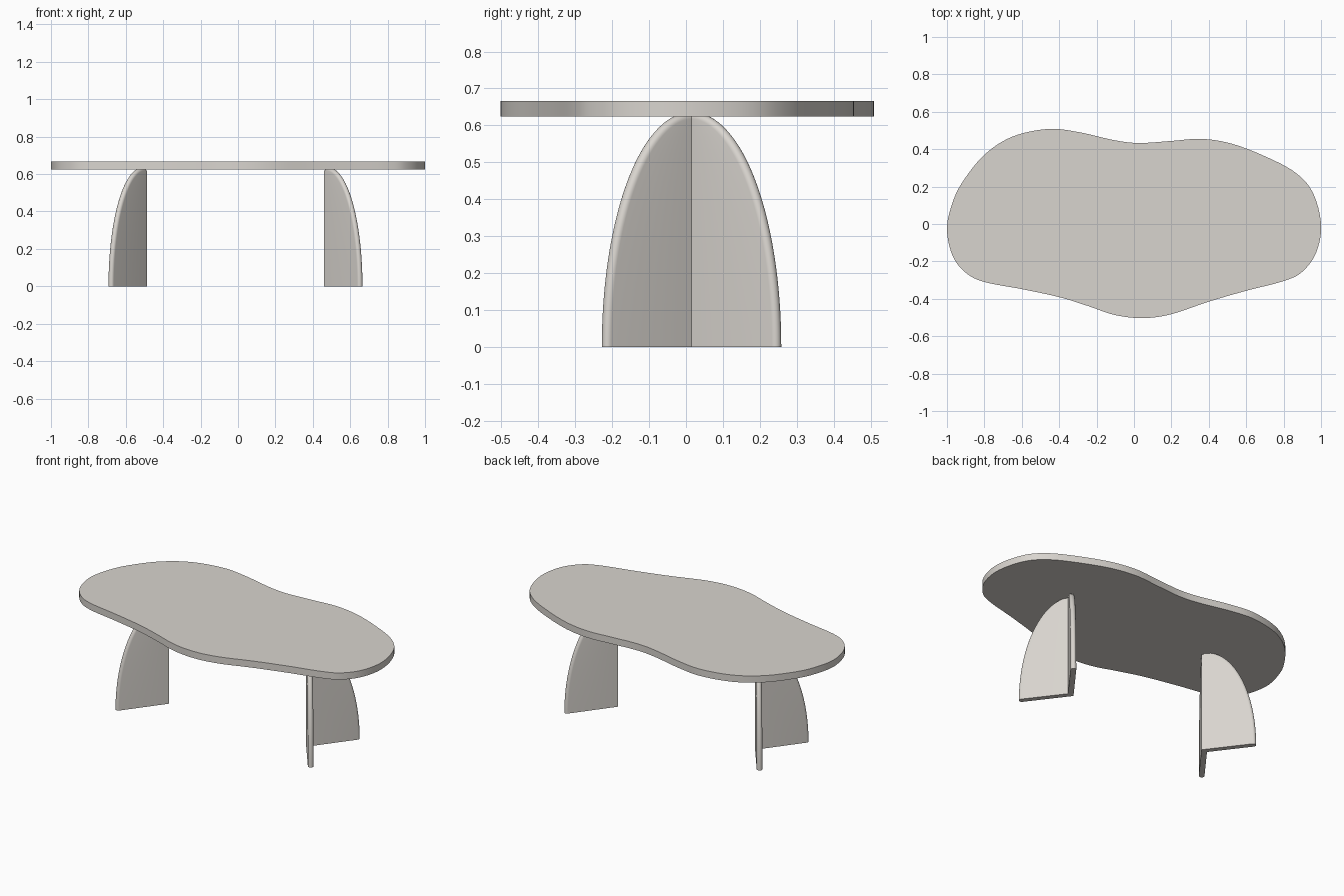
import bpy, bmesh, math
from mathutils import Vector

if "Cube" in bpy.data.objects:
    bpy.data.objects.remove(bpy.data.objects["Cube"])

stone = bpy.data.materials.new("warm grey stone")
stone.diffuse_color = (0.69, 0.66, 0.62, 1)
stone.use_nodes = True
stone.node_tree.nodes["Principled BSDF"].inputs["Base Color"].default_value = stone.diffuse_color


def finish(name, bm):
    """Turn a bmesh into a smooth-shaded object with sharp edges kept."""
    bmesh.ops.remove_doubles(bm, verts=bm.verts, dist=1e-5)
    bmesh.ops.recalc_face_normals(bm, faces=bm.faces)
    mesh = bpy.data.meshes.new(name)
    bm.to_mesh(mesh)
    bm.free()
    mesh.materials.append(stone)
    obj = bpy.data.objects.new(name, mesh)
    bpy.context.collection.objects.link(obj)
    bpy.ops.object.select_all(action='DESELECT')
    obj.select_set(True)
    bpy.context.view_layer.objects.active = obj
    bpy.ops.object.shade_smooth_by_angle(angle=math.radians(35))
    return obj


# Tabletop: freeform closed outline, smoothed and extruded
OUTLINE = [(-1, -.03), (-.975, .1), (-.92, .22), (-.8, .37), (-.65, .467), (-.46, .508),
           (-.3, .492), (-.1, .447), (.03, .433), (.2, .444), (.36, .455), (.52, .43),
           (.7, .362), (.86, .277), (.955, .17), (1, 0), (.975, -.15), (.9, -.255),
           (.8, -.305), (.6, -.357), (.4, -.415), (.2, -.482), (.05, -.503), (-.1, -.487),
           (-.25, -.437), (-.4, -.391), (-.6, -.348), (-.8, -.31), (-.9, -.26), (-.97, -.17)]


def smooth_loop(pts, steps=6):
    """Closed Catmull-Rom curve through the points."""
    p = [Vector(q) for q in pts]
    n, out = len(p), []
    for i in range(n):
        a, b, c, d = p[i - 1], p[i], p[(i + 1) % n], p[(i + 2) % n]
        for k in range(steps):
            t = k / steps
            out.append(0.5 * (2 * b + (c - a) * t + (2 * a - 5 * b + 4 * c - d) * t**2
                              + (3 * b - a - 3 * c + d) * t**3))
    return out


TOP_Z, UNDER_Z = 0.666, 0.624
bm = bmesh.new()
face = bm.faces.new([bm.verts.new((v.x, v.y, UNDER_Z)) for v in smooth_loop(OUTLINE)])
ext = bmesh.ops.extrude_face_region(bm, geom=[face])
bmesh.ops.translate(bm, vec=(0, 0, TOP_Z - UNDER_Z),
                    verts=[g for g in ext["geom"] if isinstance(g, bmesh.types.BMVert)])
finish("tabletop", bm)

# Legs: two quarter-ellipse fins mitred in a V, with a half-round outer rim
CX, CY = -0.0135, 0.015            # centre of the pair of legs
INNER, OUTER, HALF_W = 0.472, 0.679, 0.243
R, HEIGHT = 0.016, 0.636           # half thickness, ellipse height
N, M = 40, 10                      # steps along rim, across rim

start_x = INNER + 0.02
dx, dy = OUTER - R - start_x, HALF_W - R
LENGTH, ANGLE = math.hypot(dx, dy), math.atan2(dy, dx)


def add_fin(bm, sx, sy):
    along = Vector((sx * math.cos(ANGLE), sy * math.sin(ANGLE), 0))
    across = Vector((sx * math.sin(ANGLE), -sy * math.cos(ANGLE), 0))  # towards inside of V
    origin = Vector((CX + sx * start_x, CY, 0))
    rows = []
    for i in range(N + 1):
        a = math.pi / 2 * i / N
        s, z = LENGTH * math.cos(a), (HEIGHT - R) * math.sin(a)
        nrm = Vector((math.cos(a) / LENGTH, math.sin(a) / (HEIGHT - R))).normalized()
        ring = []
        for j in range(M + 1):
            ph = math.pi * (j / M - 0.5)
            off = R * math.sin(ph)
            mitre = off / math.tan(ANGLE)
            if j == 0:
                ring.append(origin + along * mitre + across * off + Vector((0, 0, z)))
            sj = max(s + R * math.cos(ph) * nrm.x, mitre)
            zj = z + R * math.cos(ph) * nrm.y
            ring.append(origin + along * sj + across * off + Vector((0, 0, zj)))
            if j == M:
                ring.append(origin + along * mitre + across * off + Vector((0, 0, z)))
        rows.append([bm.verts.new(p) for p in ring])
    for r0, r1 in zip(rows, rows[1:]):
        for k in range(len(r0) - 1):
            bm.faces.new((r0[k], r0[k + 1], r1[k + 1], r1[k]))
    bm.faces.new(rows[0])           # foot


for side, sx in (("left", -1), ("right", 1)):
    for depth, sy in (("front", -1), ("back", 1)):
        bm = bmesh.new()
        add_fin(bm, sx, sy)
        fin = finish(f"{side}_{depth}_leg_fin", bm)
